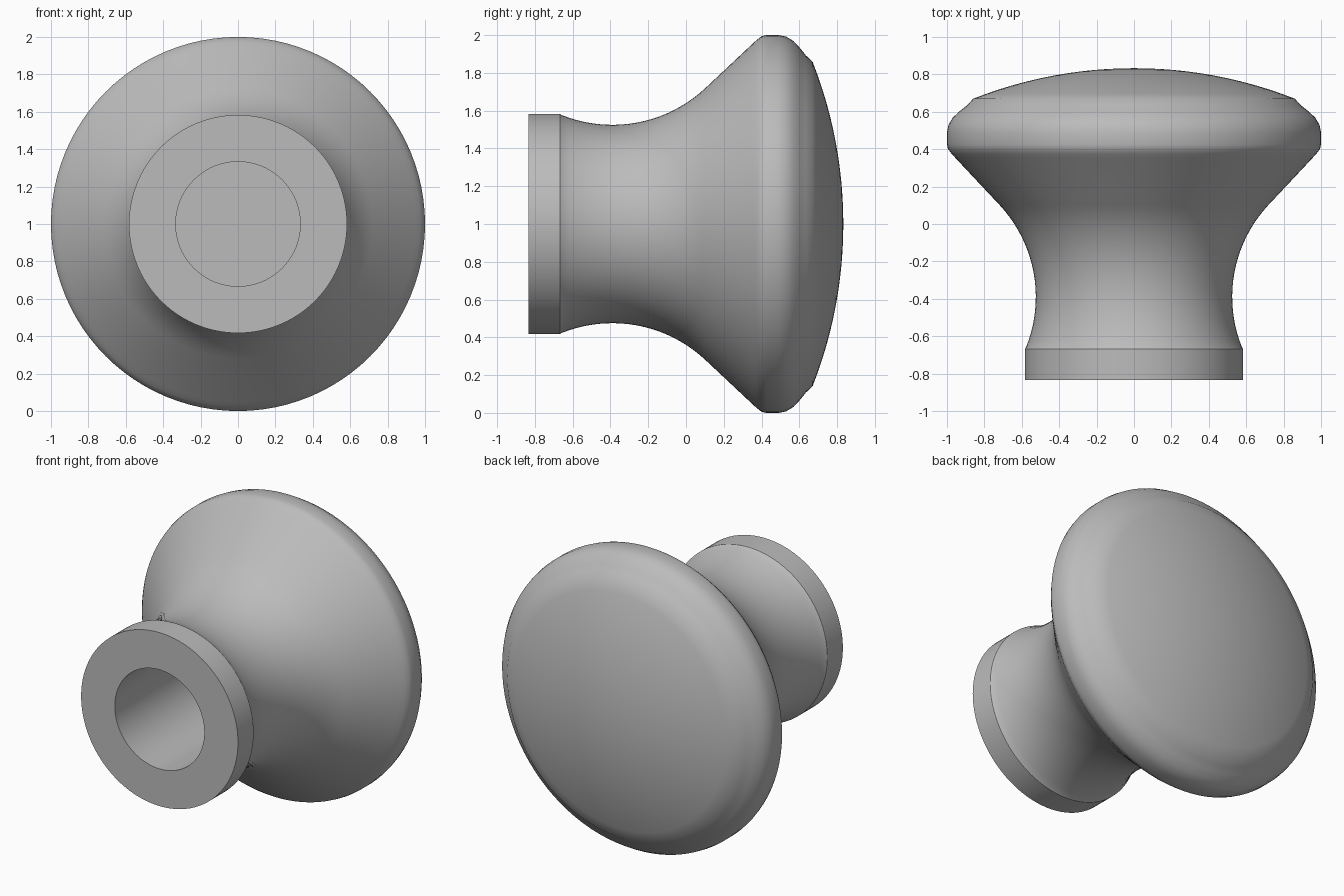
import bpy, bmesh, math
from mathutils import Matrix, Vector

cube = bpy.data.objects.get("Cube")
if cube:
    bpy.data.objects.remove(cube)

SEGMENTS = 96

grey = bpy.data.materials.new("Plain grey")
grey.use_nodes = True
colour = (0.5, 0.5, 0.5, 1)
grey.diffuse_color = colour
grey.node_tree.nodes["Principled BSDF"].inputs["Base Color"].default_value = colour


def arc(y, r, radius, start, end, steps):
    """Arc as (y, r) pairs; angles in degrees, 0 pointing along -r."""
    angles = [math.radians(start + (end - start) * i / steps) for i in range(steps + 1)]
    return [(y + radius * math.sin(a), r - radius * math.cos(a)) for a in angles]


# Blind screw hole and straight collar
profile = [(0.0, 0.0), (0.0, 0.333), (-0.833, 0.333), (-0.833, 0.583), (-0.667, 0.583)]
# Concave waist, flaring into the head
profile += arc(-0.39, 1.245, 0.72, -22, 43, 20)
# Rim with rounded edges
profile += [(0.35, 0.952), (0.375, 0.975), (0.4, 0.994), (0.425, 1.0), (0.49, 1.0),
            (0.53, 0.992), (0.57, 0.968), (0.605, 0.93), (0.635, 0.892)]
# Shallow domed face
DOME = 2.35
for i in range(13):
    r = 0.86 * (1 - i / 12)
    profile.append((0.833 - DOME + math.sqrt(DOME ** 2 - r ** 2), r))

# Spin the profile about the knob's axis
bm = bmesh.new()
verts = [bm.verts.new((r, y, 0)) for y, r in profile]
edges = [bm.edges.new(pair) for pair in zip(verts, verts[1:])]
bmesh.ops.spin(bm, geom=verts + edges, cent=(0, 0, 0), axis=(0, 1, 0),
               angle=math.tau, steps=SEGMENTS, use_duplicate=False)
bmesh.ops.remove_doubles(bm, verts=bm.verts, dist=0.0005)
bmesh.ops.recalc_face_normals(bm, faces=bm.faces)
bmesh.ops.transform(bm, matrix=Matrix.Translation(Vector((0, 0, 1))), verts=bm.verts)

mesh = bpy.data.meshes.new("knob")
bm.to_mesh(mesh)
bm.free()
mesh.materials.append(grey)
knob = bpy.data.objects.new("knob", mesh)
bpy.context.collection.objects.link(knob)

# Smooth shading with sharp collar and hole edges
bpy.ops.object.select_all(action='DESELECT')
knob.select_set(True)
bpy.context.view_layer.objects.active = knob
bpy.ops.object.shade_smooth_by_angle(angle=math.radians(30))
